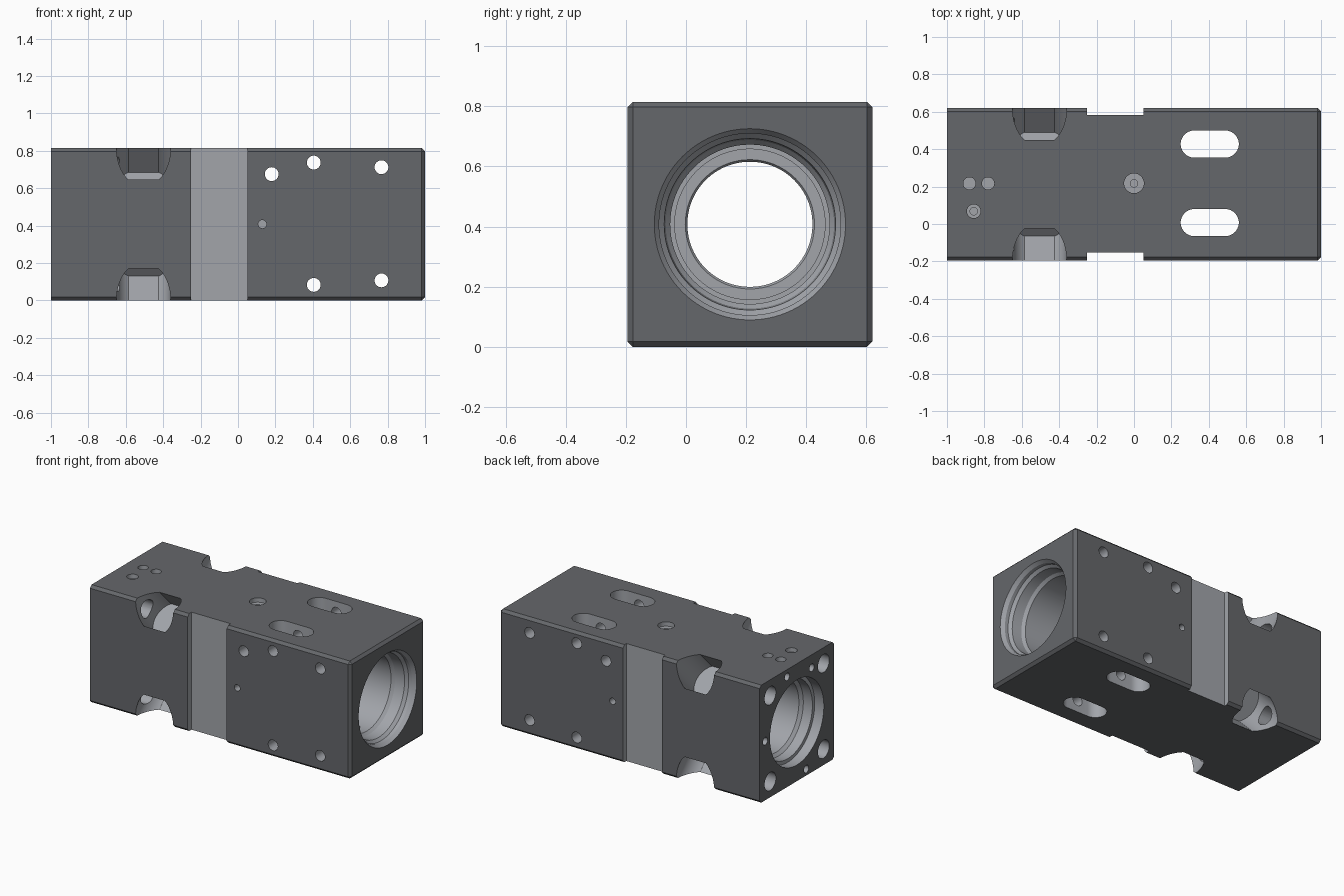
import bpy, bmesh
from math import cos, sin, pi, sqrt
from mathutils import Vector, Matrix

if "Cube" in bpy.data.objects:
    bpy.data.objects.remove(bpy.data.objects["Cube"])

Y0, Y1, H = -0.195, 0.62, 0.815
CY, CZ = (Y0 + Y1) / 2, H / 2


def grey(name, v):
    m = bpy.data.materials.new(name)
    m.diffuse_color = (v, v * 1.04, v * 1.12, 1)
    m.use_nodes = True
    m.node_tree.nodes["Principled BSDF"].inputs["Base Color"].default_value = m.diffuse_color
    return m


painted, machined = grey("painted", 0.13), grey("machined", 0.36)


def to_object(bm, name, mat):
    bmesh.ops.recalc_face_normals(bm, faces=bm.faces[:])
    me = bpy.data.meshes.new(name)
    bm.to_mesh(me)
    bm.free()
    me.materials.append(mat)
    ob = bpy.data.objects.new(name, me)
    bpy.context.collection.objects.link(ob)
    return ob


def circle(r, n=32, flat=9):
    """Round outline, optionally with two flats at +-flat."""
    return [(r * cos(2 * pi * i / n), max(-flat, min(flat, r * sin(2 * pi * i / n)))) for i in range(n)]


def slot(half, r, n=32):
    """Slot outline, long in its first axis."""
    pts = []
    for i in range(n):
        a = -pi / 2 + pi * (i % (n // 2)) / (n // 2 - 1) + (pi if i >= n // 2 else 0)
        pts.append((r * cos(a) + (half if i < n // 2 else -half), r * sin(a)))
    return pts


def box(name, lo, hi, mat):
    bm = bmesh.new()
    lo, hi = Vector(lo), Vector(hi)
    bmesh.ops.create_cube(bm, size=1, matrix=Matrix.Translation((lo + hi) / 2) @ Matrix.Diagonal((*(hi - lo), 1)))
    return bm, name, mat


cutters = []


def prism(name, pts, start, direction, length, mat=machined):
    """Cutter: outline swept from start along direction."""
    z = Vector(direction).normalized()
    x = Vector((0, 1, 0)) if abs(z.x) > 0.9 else Vector((1, 0, 0))
    y = z.cross(x)
    s = Vector(start)
    bm = bmesh.new()
    rings = [[bm.verts.new(s + x * a + y * b + z * t) for a, b in pts] for t in (0, length)]
    n = len(pts)
    for r in rings:
        bm.faces.new(r)
    for i in range(n):
        j = (i + 1) % n
        bm.faces.new((rings[0][i], rings[0][j], rings[1][j], rings[1][i]))
    cutters.append(to_object(bm, name, mat))


def lathe_x(name, profile, n=96):
    """Cutter: (x, radius) profile turned round the bore axis."""
    bm = bmesh.new()
    rings = [[bm.verts.new((x, CY + r * cos(2 * pi * i / n), CZ + r * sin(2 * pi * i / n)))
              for i in range(n)] for x, r in profile]
    for a, b in zip(rings, rings[1:]):
        for i in range(n):
            j = (i + 1) % n
            bm.faces.new((a[i], a[j], b[j], b[i]))
    bm.faces.new(rings[0])
    bm.faces.new(rings[-1])
    cutters.append(to_object(bm, name, machined))


# Block, chamfered everywhere but round the left end
bm, name, mat = box("housing_block", (-1, Y0, 0), (1, Y1, H), painted)
edges = [e for e in bm.edges if max(v.co.x for v in e.verts) > 0]
bmesh.ops.bevel(bm, geom=edges, offset=0.018, segments=1, affect='EDGES', profile=0.5)
block = to_object(bm, name, mat)

# Stepped bore
lathe_x("bore", [(-1.1, 0.295), (-0.93, 0.295), (-0.93, 0.27), (-0.86, 0.27), (-0.84, 0.25),
                 (-0.2, 0.25), (-0.2, 0.215), (-0.19, 0.208), (-0.06, 0.208), (-0.05, 0.215),
                 (-0.05, 0.25), (0.0, 0.25), (0.0, 0.265), (0.84, 0.265), (0.86, 0.28),
                 (0.93, 0.285), (0.95, 0.302), (0.975, 0.302), (1.0, 0.318), (1.1, 0.318)])

# Side grooves
for ya, yb in ((Y0 - 0.1, Y0 + 0.043), (Y1 - 0.038, Y1 + 0.1)):
    cutters.append(to_object(*box("side_groove", (-0.25, ya, -0.1), (0.05, yb, H + 0.1), machined)))

# Corner nut pockets with the rod holes that lead into them
for sy in (-1, 1):
    for sz in (-1, 1):
        ey, ez = (Y0 if sy < 0 else Y1), (0 if sz < 0 else H)
        d = Vector((0, -sy, -sz)).normalized()
        prism("nut_pocket", circle(0.145, 64, 0.12), Vector((-0.505, ey, ez)) - d * 0.2, d, 0.2 + 0.304)
        prism("rod_hole", circle(0.062), (-1.1, ey - sy * 0.115, ez - sz * 0.11), (1, 0, 0), 0.56)

# Slots through top and bottom
for y in (0.0075, 0.4275):
    prism("through_slot", slot(0.083, 0.0725), (0.405, y, -0.1), (0, 0, 1), 1.1)

# Cross holes through front and back
for x, z in ((0.18, 0.675), (0.405, 0.737), (0.405, 0.083), (0.767, 0.712), (0.767, 0.107)):
    prism("cross_hole", circle(0.037), (x, Y0 - 0.1, z), (0, 1, 0), 1.1)

# Small side ports
for y, dy in ((Y0 - 0.1, 1), (Y1 + 0.1, -1)):
    prism("side_port", circle(0.022), (0.13, y, CZ), (0, dy, 0), 0.15)

# Top ports: x, y, radius, depth
for x, y, r, d in ((0, 0.2175, 0.053, 0.03), (0, 0.2175, 0.02, 0.08), (-0.88, 0.217, 0.033, 0.05),
                   (-0.78, 0.217, 0.033, 0.05), (-0.857, 0.068, 0.037, 0.03), (-0.857, 0.068, 0.02, 0.08)):
    prism("top_port", circle(r), (x, y, H + 0.1), (0, 0, -1), 0.1 + d)

# Small screw holes in the left end
for y, z in ((0.32, 0.765), (0.05, 0.725), (0.56, 0.41), (0.11, 0.045)):
    prism("end_screw_hole", circle(0.026, 24), (-1.1, y, z), (1, 0, 0), 0.2)

# Cut everything, then tidy up
bpy.context.view_layer.objects.active = block
block.select_set(True)
block.data.materials.append(machined)
for c in cutters:
    c.hide_render = True
    m = block.modifiers.new("cut", 'BOOLEAN')
    m.operation, m.solver, m.object = 'DIFFERENCE', 'EXACT', c
    m.material_mode = 'TRANSFER'
    bpy.ops.object.modifier_apply(modifier=m.name)
for c in cutters:
    bpy.data.objects.remove(c, do_unlink=True)
bpy.ops.object.shade_smooth_by_angle(angle=0.5)
